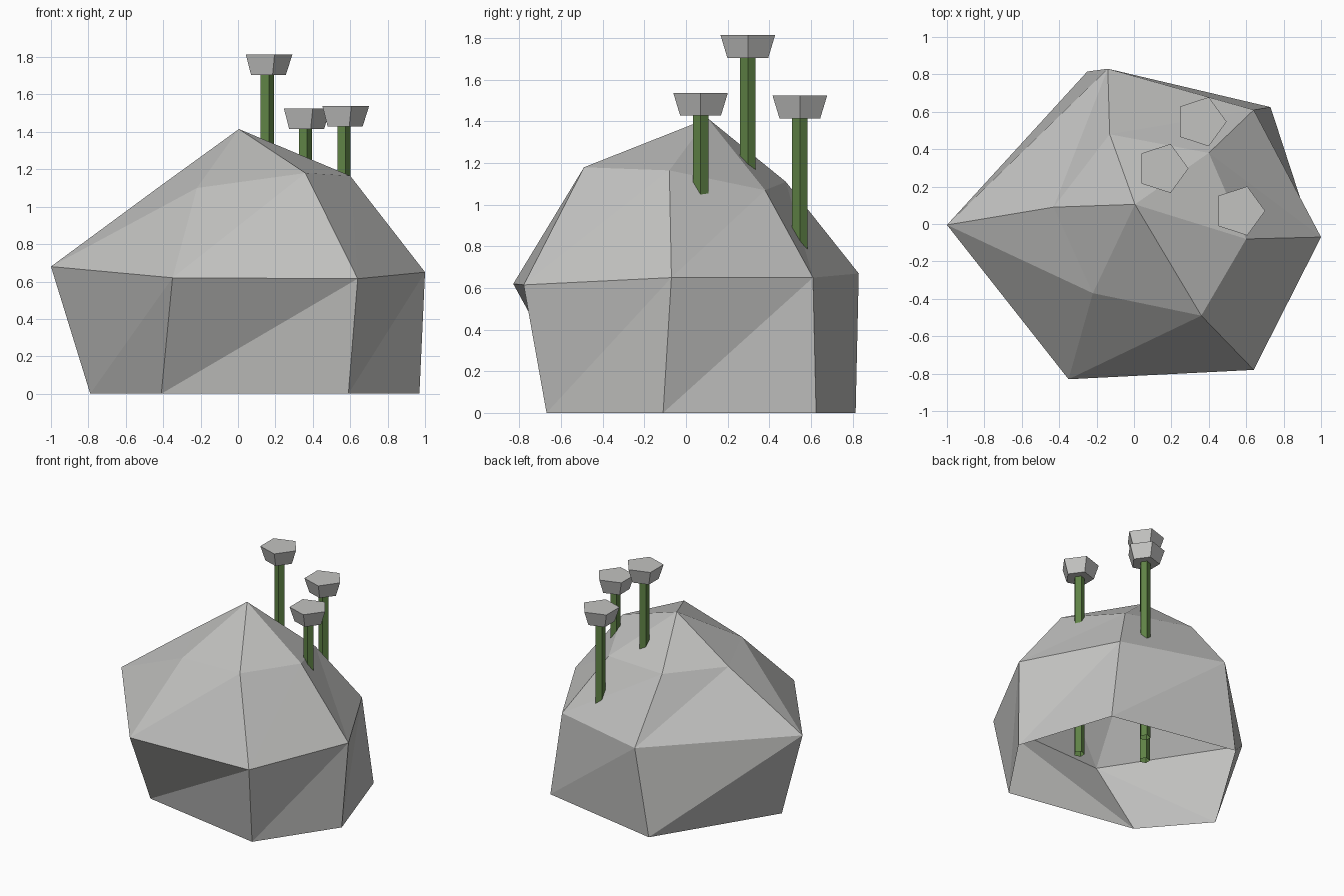
import bpy
import math

if "Cube" in bpy.data.objects:
    bpy.data.objects.remove(bpy.data.objects["Cube"])


def material(name, rgb):
    m = bpy.data.materials.new(name)
    m.diffuse_color = (*rgb, 1.0)
    m.use_nodes = True
    m.node_tree.nodes["Principled BSDF"].inputs["Base Color"].default_value = m.diffuse_color
    return m


STONE = material("stone_grey", (0.54, 0.54, 0.53))
GREEN = material("stem_green", (0.115, 0.225, 0.06))


def loft(name, rings, mat, apex=None, close_bottom=False, close_top=False):
    """Flat-shaded skin over rings listed counter-clockwise, bottom to top."""
    n = len(rings[0])
    verts = [v for ring in rings for v in ring]
    faces = []
    for k in range(len(rings) - 1):
        for i in range(n):
            j = (i + 1) % n
            a, b = k * n + i, k * n + j
            faces += [(a, b, b + n), (a, b + n, a + n)]
    last = (len(rings) - 1) * n
    if apex:
        verts.append(apex)
        faces += [(last + i, last + (i + 1) % n, len(verts) - 1) for i in range(n)]
    if close_bottom:
        faces.append(tuple(reversed(range(n))))
    if close_top:
        faces.append(tuple(range(last, last + n)))
    mesh = bpy.data.meshes.new(name)
    mesh.from_pydata(verts, [], faces)
    mesh.materials.append(mat)
    mesh.update()
    ob = bpy.data.objects.new(name, mesh)
    bpy.context.collection.objects.link(ob)
    return ob


def pentagon(x, y, z, r):
    return [(x + r * math.cos(math.tau * i / 5), y + r * math.sin(math.tau * i / 5), z)
            for i in range(5)]


# Rough six-sided boulder, open underneath
base = [(-0.79, -0.05, 0), (-0.41, -0.49, 0), (0.59, -0.67, 0),
        (0.97, -0.11, 0), (0.73, 0.625, 0), (-0.25, 0.815, 0)]
middle = [(-1.0, -0.005, 0.68), (-0.35, -0.83, 0.62), (0.64, -0.78, 0.615),
          (1.0, -0.07, 0.65), (0.64, 0.61, 0.65), (-0.14, 0.83, 0.67)]
shoulder = [(-0.43, 0.09, 1.10), (-0.22, -0.37, 1.10), (0.36, -0.49, 1.18),
            (0.60, -0.08, 1.165), (0.40, 0.38, 1.07), (-0.13, 0.48, 1.11)]
loft("boulder", [base, middle, shoulder], STONE, apex=(0.005, 0.105, 1.415))

# Three stems standing through the boulder, each with a flared cap
for i, (x, y, z) in enumerate([(0.153, 0.297, 1.705), (0.357, 0.547, 1.415),
                               (0.563, 0.07, 1.428)], 1):
    loft(f"stem_{i}", [pentagon(x, y, 0, 0.039), pentagon(x, y, z, 0.039)], GREEN)
    loft(f"cap_{i}", [pentagon(x, y, z, 0.103), pentagon(x, y, z + 0.11, 0.138)],
         STONE, close_bottom=True, close_top=True)
